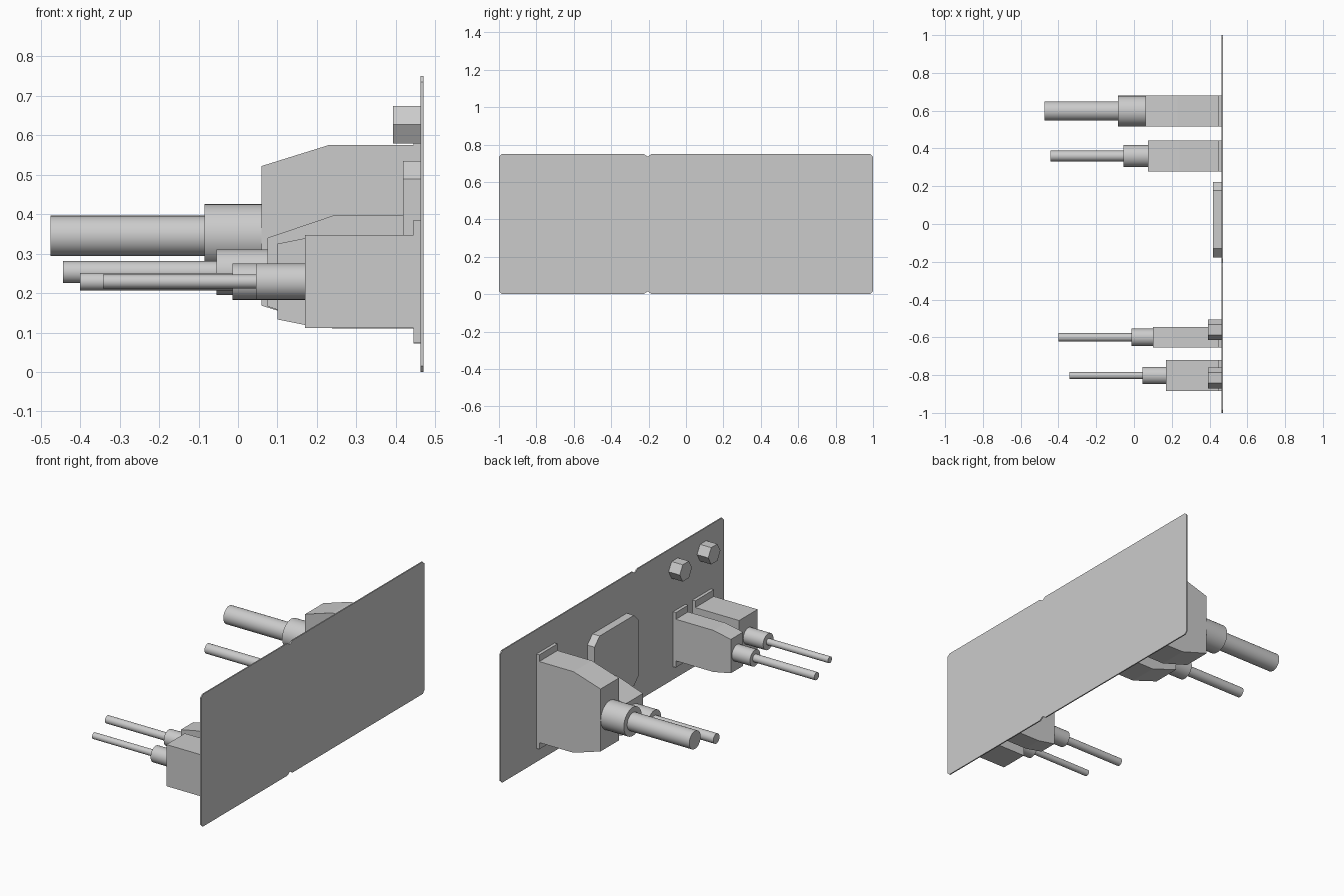
import bpy
import bmesh
import math
from mathutils import Vector

cube = bpy.data.objects.get("Cube")
if cube:
    bpy.data.objects.remove(cube, do_unlink=True)

grey = bpy.data.materials.new("plain grey")
grey.use_nodes = True
colour = (0.6, 0.6, 0.6, 1)
grey.diffuse_color = colour
grey.node_tree.nodes["Principled BSDF"].inputs["Base Color"].default_value = colour

BACK = 0.463    # rear surface of the plate, where every part is mounted
FACE = 0.47     # outer surface of the plate


def extrude_outline(name, points, offset):
    """Solid made by sweeping a closed outline along an offset."""
    bm = bmesh.new()
    face = bm.faces.new([bm.verts.new(p) for p in points])
    swept = bmesh.ops.extrude_face_region(bm, geom=[face])["geom"]
    bmesh.ops.translate(bm, vec=Vector(offset),
                        verts=[v for v in swept if isinstance(v, bmesh.types.BMVert)])
    bmesh.ops.recalc_face_normals(bm, faces=bm.faces)
    mesh = bpy.data.meshes.new(name)
    bm.to_mesh(mesh)
    bm.free()
    mesh.materials.append(grey)
    obj = bpy.data.objects.new(name, mesh)
    bpy.context.collection.objects.link(obj)
    return obj


def slab(name, x0, x1, outline):
    """Outline in y and z, given thickness along x."""
    return extrude_outline(name, [(x0, y, z) for y, z in outline], (x1 - x0, 0, 0))


def rod(name, x0, x1, y, z, radius, sides=32):
    bpy.ops.mesh.primitive_cylinder_add(vertices=sides, radius=radius, depth=x1 - x0,
                                        location=((x0 + x1) / 2, y, z),
                                        rotation=(0, math.pi / 2, 0))
    obj = bpy.context.object
    obj.name = name
    obj.data.materials.append(grey)
    bpy.ops.object.shade_smooth_by_angle(angle=math.radians(35))
    return obj


def chamfered(y0, y1, z0, z1, c):
    return [(y0 + c, z0), (y1 - c, z0), (y1, z0 + c), (y1, z1 - c),
            (y1 - c, z1), (y0 + c, z1), (y0, z1 - c), (y0, z0 + c)]


def plug(name, y, half_width, z, half_height, nose, shoulder, drop,
         collar_end, collar_radius, cable_end, cable_radius):
    """Tapered connector with mounting flange, strain collar and cable."""
    top, bottom = z + half_height, z - half_height
    side = [(BACK, bottom), (BACK, top), (shoulder, top), (nose, top - drop),
            (nose, bottom + drop), (shoulder, bottom)]
    if drop == 0:
        side = [(BACK, bottom), (BACK, top), (nose, top), (nose, bottom)]
    extrude_outline(name + "_body", [(px, y - half_width, pz) for px, pz in side],
                    (0, 2 * half_width, 0))
    lip = 0.038
    slab(name + "_flange", 0.445, BACK,
         [(y - half_width, bottom - lip), (y + half_width, bottom - lip),
          (y + half_width, top + lip), (y - half_width, top + lip)])
    rod(name + "_collar", collar_end, nose, y, z, collar_radius)
    rod(name + "_cable", cable_end, collar_end, y, z, cable_radius)


# Thin plate with clipped corners and a V notch in both long edges
notch_y, notch_w, notch_d, height = -0.205, 0.022, 0.015, 0.75
corners = chamfered(-1, 1, 0, height, 0.015)
low_notch = [(notch_y - notch_w, 0), (notch_y, notch_d), (notch_y + notch_w, 0)]
high_notch = [(y, height - z) for y, z in reversed(low_notch)]
slab("plate", BACK, FACE,
     corners[:1] + low_notch + corners[1:5] + high_notch + corners[5:])

# Raised pad on the rear of the plate
slab("rear_pad", 0.418, BACK, chamfered(-0.177, 0.223, 0.135, 0.535, 0.046))

# Four connectors with cables
plug("large_plug", 0.598, 0.082, 0.345, 0.23, 0.06, 0.23, 0.053,
     -0.085, 0.081, -0.475, 0.051)
plug("medium_plug", 0.36, 0.082, 0.253, 0.143, 0.075, 0.24, 0.056,
     -0.055, 0.058, -0.443, 0.028)
plug("narrow_plug", -0.6, 0.055, 0.229, 0.118, 0.1, 0.21, 0.022,
     -0.014, 0.046, -0.4, 0.022)
plug("box_plug", -0.802, 0.083, 0.229, 0.118, 0.17, 0.17, 0,
     0.045, 0.046, -0.342, 0.018)

# Hexagonal nuts, flat side up
for name, y in (("inner_nut", -0.56), ("outer_nut", -0.815)):
    slab(name, 0.393, BACK,
         [(y + 0.055 * math.cos(math.radians(a)), 0.627 + 0.055 * math.sin(math.radians(a)))
          for a in range(0, 360, 60)])
